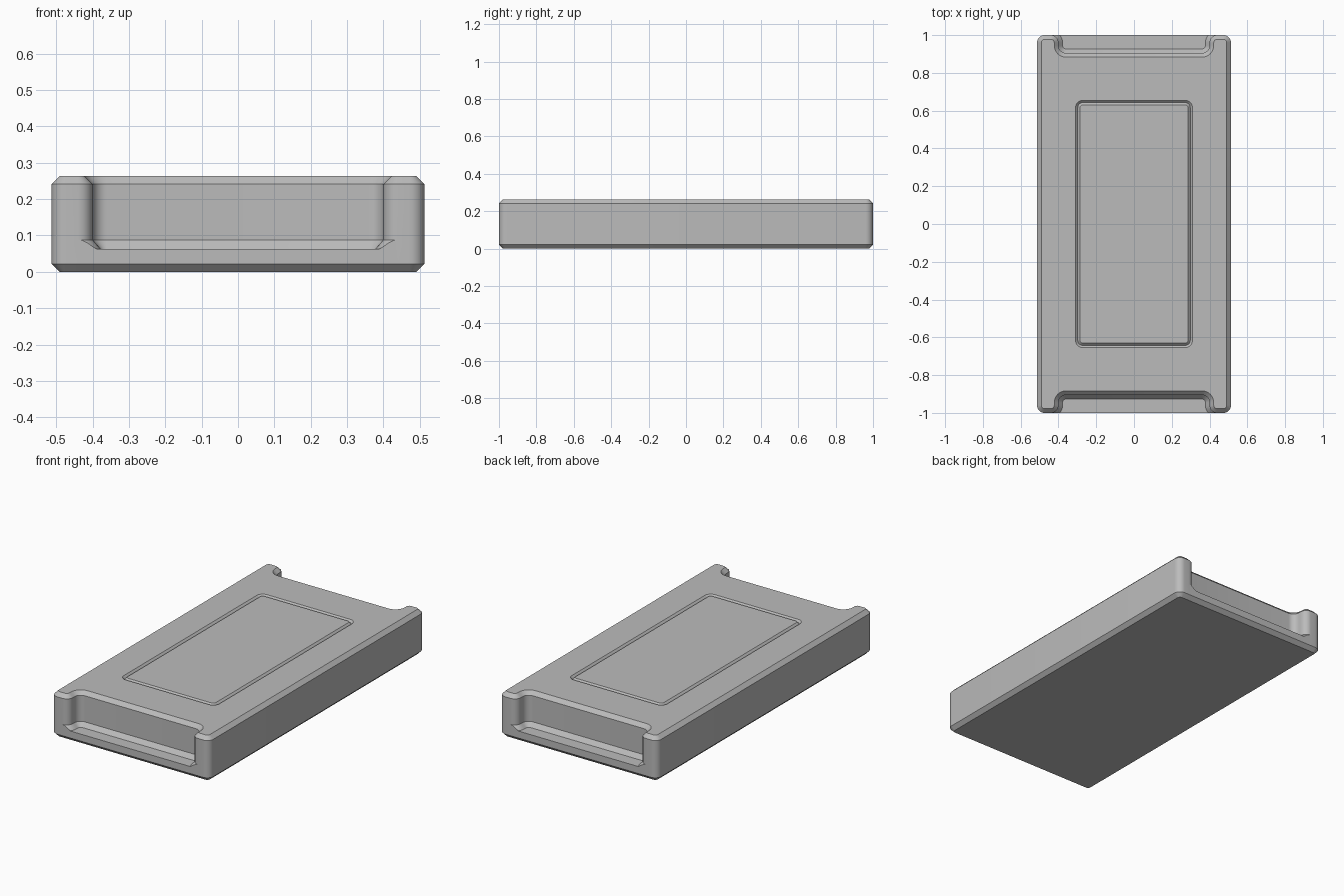
import bpy, bmesh, math

cube = bpy.data.objects.get("Cube")
if cube:
    bpy.data.objects.remove(cube)

HALF_X, HALF_Y, HEIGHT = 0.513, 1.0, 0.263
BEVEL, RADIUS, STEPS = 0.022, 0.04, 8
FLOOR = 0.063
LEDGE = FLOOR + 0.025

grey = bpy.data.materials.new("warm_free_grey")
grey.name = "plain_grey"
grey.use_nodes = True
grey.diffuse_color = (0.5, 0.5, 0.5, 1)
grey.node_tree.nodes["Principled BSDF"].inputs["Base Color"].default_value = (0.5, 0.5, 0.5, 1)


def arc(cx, cy, start, end, sign):
    """Points on an arc, each with its outward normal."""
    out = []
    for i in range(STEPS + 1):
        a = math.radians(start + (end - start) * i / STEPS)
        c, s = math.cos(a), math.sin(a)
        out.append((cx + RADIUS * c, cy + RADIUS * s, sign * c, sign * s))
    return out


def mirror_quarter(quarter):
    """Close a loop from its front left quarter by mirroring in x, then y."""
    half = quarter + [(-x, y, z) for x, y, z in reversed(quarter)]
    return half + [(x, -y, z) for x, y, z in reversed(half)]


def loft(name, loops, ring=False):
    """Join loops of equal length into a closed mesh object."""
    bm = bmesh.new()
    rows = [[bm.verts.new(p) for p in loop] for loop in loops]
    pairs = list(zip(rows, rows[1:]))
    if ring:
        pairs.append((rows[-1], rows[0]))
    else:
        bm.faces.new(rows[0])
        bm.faces.new(rows[-1])
    for low, high in pairs:
        n = len(low)
        for i in range(n):
            j = (i + 1) % n
            bm.faces.new((low[i], low[j], high[j], high[i]))
    bmesh.ops.remove_doubles(bm, verts=bm.verts[:], dist=1e-5)
    bmesh.ops.dissolve_degenerate(bm, edges=bm.edges[:], dist=1e-5)
    bmesh.ops.recalc_face_normals(bm, faces=bm.faces[:])
    mesh = bpy.data.meshes.new(name)
    bm.to_mesh(mesh)
    bm.free()
    obj = bpy.data.objects.new(name, mesh)
    bpy.context.collection.objects.link(obj)
    mesh.materials.append(grey)
    return obj


# Plan outline: rounded corner, then the curved side of the end notch
corner = arc(HALF_X - RADIUS, -HALF_Y + RADIUS, 0, -90, 1)
notch = arc(0.44, -HALF_Y + RADIUS, -90, -180, 1) + arc(0.36, -0.945, 0, 90, -1)


def shifted(points, offset, z):
    return [(x + nx * offset, y + ny * offset, z) for x, y, nx, ny in points]


def floor_edge():
    """Foot of the notch wall's sloped base, trimmed at the end face."""
    out = []
    for x, y, nx, ny in notch:
        t = 1.0
        if y + ny * BEVEL < -HALF_Y:
            t = max(0.0, (-HALF_Y - y) / (ny * BEVEL))
        out.append((x + nx * BEVEL * t, y + ny * BEVEL * t, LEDGE + (FLOOR - LEDGE) * t))
    return out


foot = floor_edge()
lip = [(x, -HALF_Y, z) for x, y, z in foot]
quarters = [
    shifted(corner, -BEVEL, 0) + [(p[0], -HALF_Y + BEVEL, 0) for p in notch],
    shifted(corner, 0, BEVEL) + [(p[0], -HALF_Y, BEVEL) for p in notch],
    shifted(corner, 0, FLOOR) + lip,
    shifted(corner, 0, FLOOR) + foot,
    shifted(corner + notch, 0, LEDGE),
    shifted(corner + notch, 0, HEIGHT - BEVEL),
    shifted(corner + notch, -BEVEL, HEIGHT),
]
body = loft("case_body", [mirror_quarter(q) for q in quarters])

# V-shaped groove framing the top panel
frame = arc(0.31 - RADIUS, -0.655 + RADIUS, 0, -90, 1)
groove = loft("groove_cutter", [
    mirror_quarter(shifted(frame, 0.01, HEIGHT + 0.01)),
    mirror_quarter(shifted(frame, -0.012, HEIGHT - 0.012)),
    mirror_quarter(shifted(frame, -0.034, HEIGHT + 0.01)),
], ring=True)
groove.hide_render = True
groove.hide_set(True)
cut = body.modifiers.new("panel_groove", "BOOLEAN")
cut.operation = "DIFFERENCE"
cut.solver = "EXACT"
cut.object = groove

# Apply the cut, then smooth the rounded walls only
bpy.context.view_layer.objects.active = body
body.select_set(True)
bpy.ops.object.modifier_apply(modifier=cut.name)
bpy.data.objects.remove(groove)
bpy.ops.object.shade_smooth_by_angle(angle=math.radians(30))
